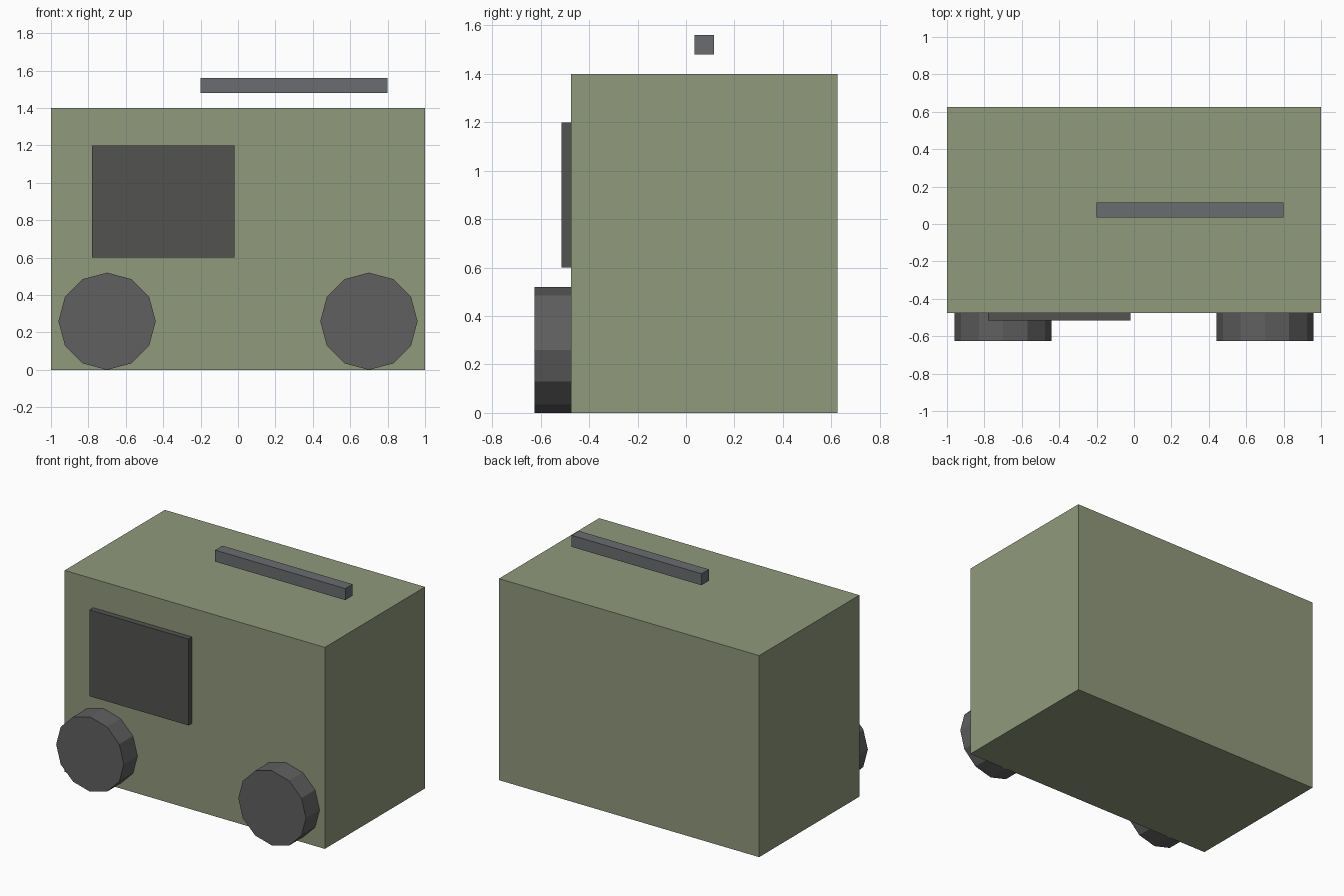
import bpy
import math

if "Cube" in bpy.data.objects:
    bpy.data.objects.remove(bpy.data.objects["Cube"])


def material(name, r, g, b):
    mat = bpy.data.materials.new(name)
    mat.diffuse_color = (r, g, b, 1)
    mat.use_nodes = True
    mat.node_tree.nodes["Principled BSDF"].inputs["Base Color"].default_value = mat.diffuse_color
    return mat


def box(name, x, y, z, mat):
    """Box from (min, max) extents on each axis."""
    bpy.ops.mesh.primitive_cube_add(size=1, location=[(a + b) / 2 for a, b in (x, y, z)])
    obj = bpy.context.object
    obj.name = name
    obj.scale = [b - a for a, b in (x, y, z)]
    bpy.ops.object.transform_apply(location=False, rotation=False, scale=True)
    obj.data.materials.append(mat)
    return obj


olive = material("olive_paint", 0.28, 0.32, 0.20)
dark = material("dark_panel", 0.085, 0.085, 0.08)
rubber = material("rubber", 0.115, 0.115, 0.115)
steel = material("steel", 0.145, 0.15, 0.16)

FRONT = -0.475

# Main body
box("body", (-1, 1), (FRONT, 0.625), (0, 1.4), olive)

# Raised panel on the front face
box("front_panel", (-0.78, -0.02), (FRONT - 0.04, FRONT), (0.6, 1.2), dark)

# Bar hovering above the roof
box("top_bar", (-0.2, 0.8), (0.035, 0.115), (1.48, 1.56), steel)

# Twelve-sided wheels on the front face
for side, x in (("left", -0.7), ("right", 0.7)):
    bpy.ops.mesh.primitive_cylinder_add(
        vertices=12, radius=0.26, depth=0.15,
        location=(x, FRONT - 0.075, 0.26), rotation=(math.pi / 2, 0, 0))
    wheel = bpy.context.object
    wheel.name = side + "_wheel"
    wheel.data.materials.append(rubber)
